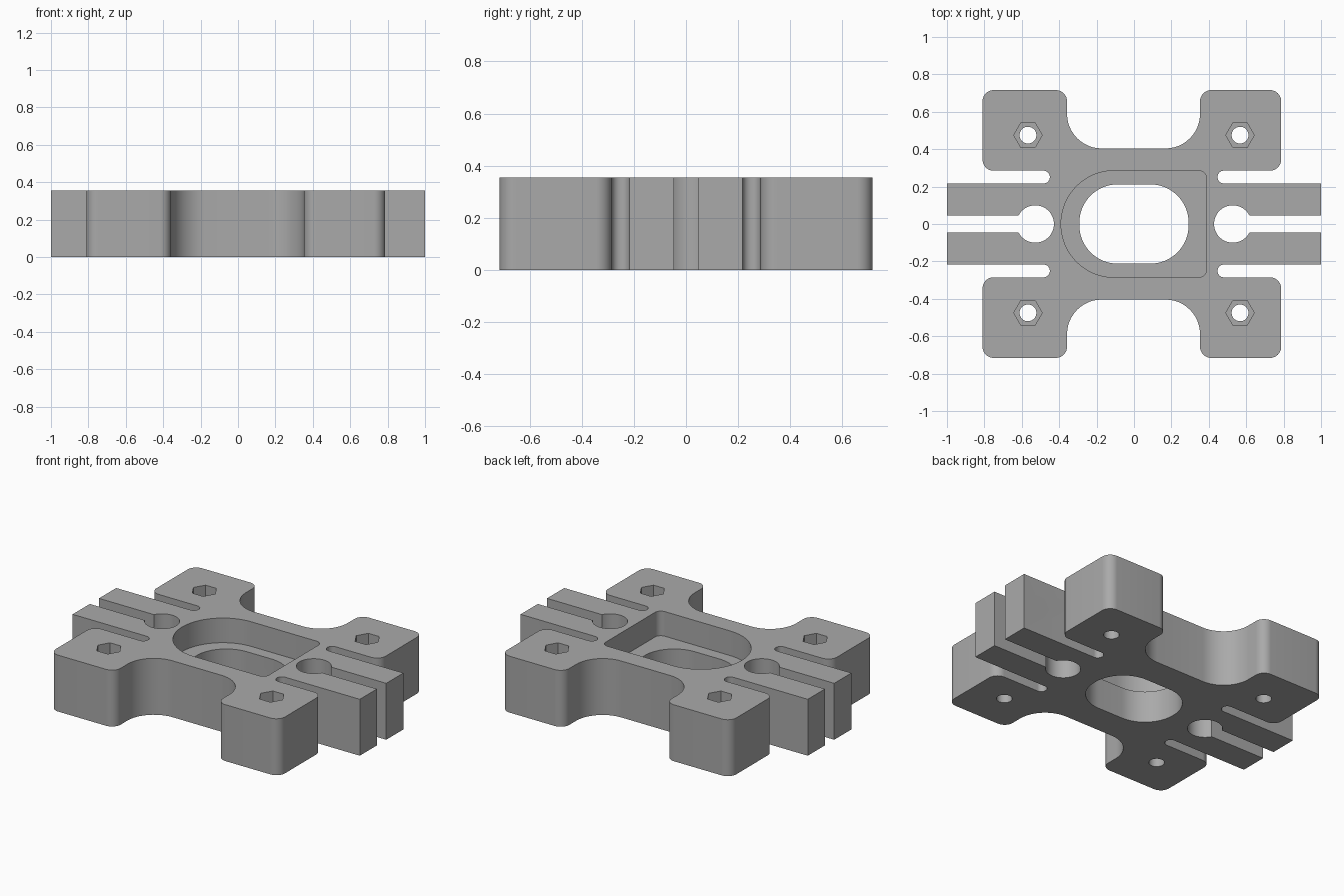
import bpy, bmesh, math
from mathutils import Vector, Matrix

if "Cube" in bpy.data.objects:
    bpy.data.objects.remove(bpy.data.objects["Cube"], do_unlink=True)

HEIGHT = 0.355
LEDGE = 0.2

grey = bpy.data.materials.new("machined grey")
grey.use_nodes = True
grey.diffuse_color = (0.4, 0.4, 0.4, 1)
grey.node_tree.nodes["Principled BSDF"].inputs["Base Color"].default_value = (0.4, 0.4, 0.4, 1)


def rounded(corners, steps=12):
    """Outline from (x, y, radius) corners, with each corner turned into an arc."""
    out = []
    for i, (x, y, r) in enumerate(corners):
        p = Vector((x, y))
        if r == 0:
            out.append(p)
            continue
        a = (Vector(corners[i - 1][:2]) - p).normalized()
        b = (Vector(corners[(i + 1) % len(corners)][:2]) - p).normalized()
        # corners are square, so the arc centre lies one radius along both edges
        c = p + (a + b) * r
        for k in range(steps + 1):
            t = k / steps * math.pi / 2
            out.append(c - b * r * math.cos(t) - a * r * math.sin(t))
    return out


def circle(x, y, r, sides=48):
    return [Vector((x + r * math.cos(2 * math.pi * k / sides),
                    y + r * math.sin(2 * math.pi * k / sides))) for k in range(sides)]


def prism(name, outline, low, high, upright=True):
    """Extrude an outline along z, or along y when it is drawn in x and z."""
    bm = bmesh.new()
    face = bm.faces.new([bm.verts.new((p.x, p.y, low)) for p in outline])
    top = bmesh.ops.extrude_face_region(bm, geom=[face])["geom"]
    bmesh.ops.translate(bm, vec=(0, 0, high - low),
                        verts=[v for v in top if isinstance(v, bmesh.types.BMVert)])
    if not upright:
        bm.transform(Matrix(((1, 0, 0, 0), (0, 0, 1, 0), (0, 1, 0, 0), (0, 0, 0, 1))))
    bmesh.ops.recalc_face_normals(bm, faces=bm.faces)
    mesh = bpy.data.meshes.new(name)
    bm.to_mesh(mesh)
    bm.free()
    mesh.materials.append(grey)
    obj = bpy.data.objects.new(name, mesh)
    bpy.context.collection.objects.link(obj)
    return obj


# Body outline: clamp arms, slots, four pads and the bays between them
back = [(1, 0.217, 0), (0.447, 0.217, 0.033), (0.447, 0.285, 0.033),
        (0.787, 0.285, 0.06), (0.787, 0.716, 0.06), (0.353, 0.716, 0.06),
        (0.353, 0.404, 0.185), (-0.358, 0.404, 0.185), (-0.358, 0.716, 0.06),
        (-0.81, 0.716, 0.06), (-0.81, 0.285, 0.06), (-0.45, 0.285, 0.033),
        (-0.45, 0.217, 0.033), (-1, 0.217, 0)]
front = [(x, -y, r) for x, y, r in reversed(back)]
body = prism("bracket_body", rounded(back + front), 0, HEIGHT)

cutters = []


def cut(name, outline, low, high, upright=True):
    cutters.append(prism(name, outline, low, high, upright))


# Central pocket, round on one end, and the opening below it
cut("pocket_cutter", rounded([(-0.39, -0.285, 0.284), (0.387, -0.285, 0.04),
                              (0.387, 0.285, 0.04), (-0.39, 0.285, 0.284)], 20),
    LEDGE, 1)
cut("opening_cutter", rounded([(sx * 0.292, sy * 0.212, 0.205) for sx, sy in
                               ((-1, -1), (1, -1), (1, 1), (-1, 1))], 20), -1, 0.9)

for side in (-1, 1):
    # Clamp slit with its relief hole
    cut("relief_cutter", circle(side * 0.528, 0, 0.1), -1, 1.1)
    slit = [(side * 0.54, -0.046), (side * 1.2, -0.046),
            (side * 1.2, 0.046), (side * 0.54, 0.046)]
    cut("slit_cutter", [Vector(p) for p in slit], -1.1, 1.2)
    # Clamp screw hole with a nut seat on the back
    cut("clamp_hole_cutter", circle(side * 0.907, 0.178, 0.042, 32), -0.5, 0.5, False)
    cut("clamp_nut_cutter", circle(side * 0.907, 0.178, 0.076, 6), 0.155, 0.6, False)
    # Pad screw holes with nut seats on top
    for y in (-0.475, 0.475):
        cut("pad_hole_cutter", circle(side * 0.567, y, 0.045, 32), -1, 1)
        cut("pad_nut_cutter", circle(side * 0.567, y, 0.076, 6), 0.215, 1.1)

bpy.context.view_layer.objects.active = body
body.select_set(True)
for cutter in cutters:
    mod = body.modifiers.new(cutter.name, "BOOLEAN")
    mod.operation = "DIFFERENCE"
    mod.solver = "EXACT"
    mod.object = cutter
    bpy.ops.object.modifier_apply(modifier=mod.name)
for cutter in cutters:
    bpy.data.objects.remove(cutter, do_unlink=True)

bpy.ops.object.select_all(action="DESELECT")
body.select_set(True)
bpy.ops.object.shade_smooth_by_angle(angle=math.radians(30))
